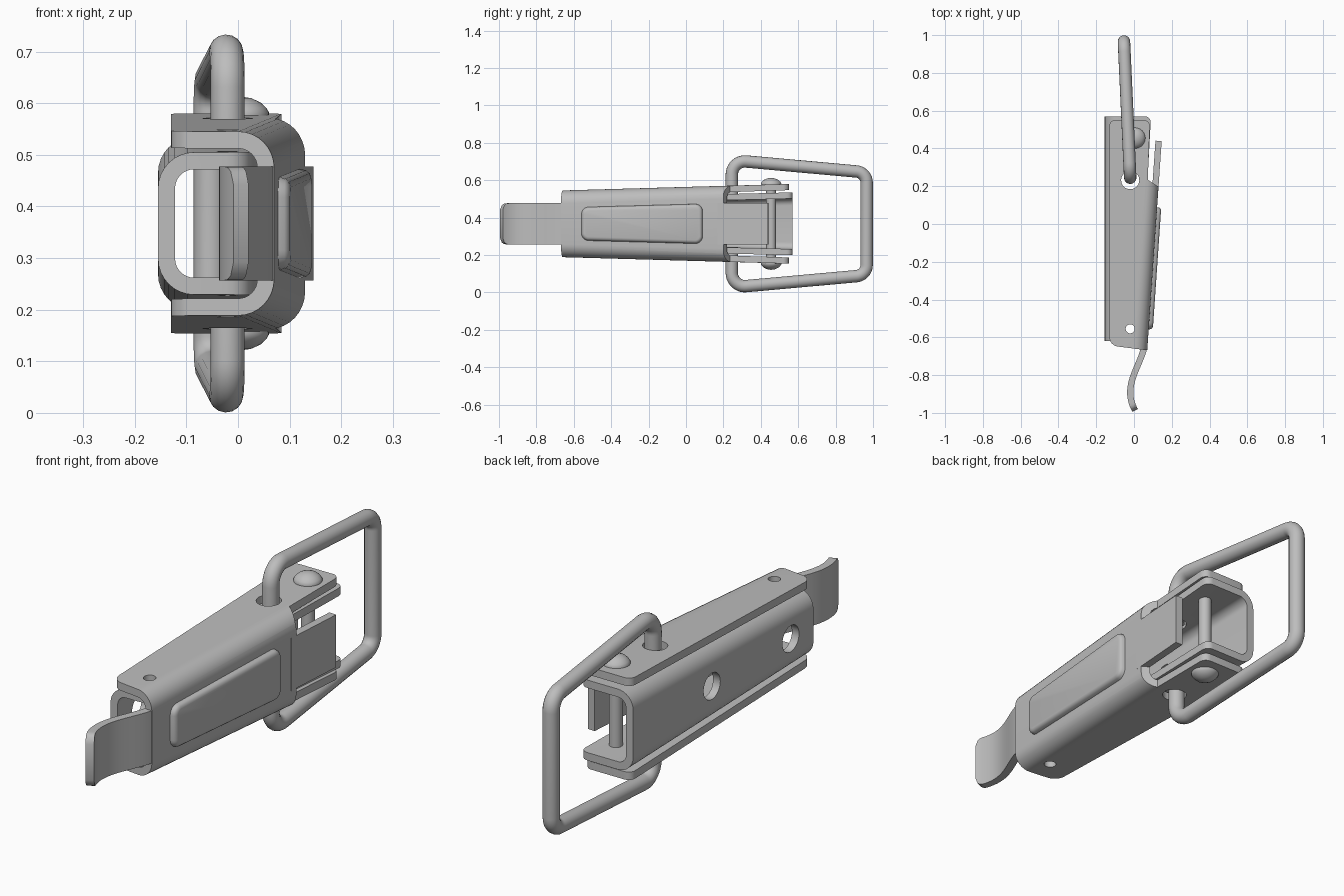
import bpy, bmesh, math
from mathutils import Vector
from mathutils.geometry import interpolate_bezier

cube = bpy.data.objects.get("Cube")
if cube:
    bpy.data.objects.remove(cube, do_unlink=True)

MID = 0.367      # height of the symmetry plane
T = 0.033        # sheet thickness

steel = bpy.data.materials.new("steel_grey")
steel.use_nodes = True
steel.diffuse_color = (0.51, 0.51, 0.51, 1)
steel.node_tree.nodes["Principled BSDF"].inputs["Base Color"].default_value = (0.51, 0.51, 0.51, 1)


def finish(name, bm):
    bmesh.ops.recalc_face_normals(bm, faces=bm.faces)
    me = bpy.data.meshes.new(name)
    bm.to_mesh(me)
    bm.free()
    me.materials.append(steel)
    ob = bpy.data.objects.new(name, me)
    bpy.context.collection.objects.link(ob)
    return ob


def activate(ob):
    bpy.ops.object.select_all(action='DESELECT')
    ob.select_set(True)
    bpy.context.view_layer.objects.active = ob


def smooth(ob):
    activate(ob)
    bpy.ops.object.shade_smooth_by_angle(angle=math.radians(35))


def rounded(points, closed=True, n=6):
    """Turn (a, b, radius) corners into a 2D outline with rounded corners."""
    out = []
    for i, (a, b, r) in enumerate(points):
        p = Vector((a, b))
        if r == 0 or (not closed and i in (0, len(points) - 1)):
            out.append(p)
            continue
        u = (Vector(points[i - 1][:2]) - p).normalized()
        v = (Vector(points[(i + 1) % len(points)][:2]) - p).normalized()
        half = u.angle(v) / 2
        centre = p + (u + v).normalized() * (r / math.sin(half))
        reach = r / math.tan(half)
        s, e = p + u * reach - centre, p + v * reach - centre
        sweep = math.pi - 2 * half
        for k in range(n + 1):
            f = k / n
            out.append(centre + (s * math.sin((1 - f) * sweep) + e * math.sin(f * sweep)) / math.sin(sweep))
    return out


def loft(name, rings):
    bm = bmesh.new()
    rows = [[bm.verts.new(p) for p in ring] for ring in rings]
    n = len(rows[0])
    for r0, r1 in zip(rows, rows[1:]):
        for i in range(n):
            j = (i + 1) % n
            bm.faces.new((r0[i], r0[j], r1[j], r1[i]))
    bm.faces.new(rows[0])
    bm.faces.new(rows[-1])
    return finish(name, bm)


def boolean(ob, cutter, operation):
    cutter.hide_render = True
    mod = ob.modifiers.new("cut", 'BOOLEAN')
    mod.object, mod.operation, mod.solver = cutter, operation, 'EXACT'
    activate(ob)
    bpy.ops.object.modifier_apply(modifier=mod.name)
    bpy.data.objects.remove(cutter, do_unlink=True)


def channel_ring(y, web, edge, half, s, radius=0.07):
    """U section: web at x=web, flanges reaching x=edge, open towards s."""
    def side(off):
        r, w, h = radius - off, web + s * off, half - off
        return rounded([(edge, MID + h, 0), (w, MID + h, r), (w, MID - h, r), (edge, MID - h, 0)],
                       closed=False, n=8)
    return [(p.x, y, p.y) for p in side(0) + side(T)[::-1]]


def trim(ob, outline):
    pts = rounded(outline)
    boolean(ob, loft("trim", [[(p.x, p.y, z) for p in pts] for z in (-0.5, 1.5)]), 'INTERSECT')


def drill(ob, radius, centre, axis):
    ring = []
    for k in range(32):
        a = k * math.tau / 32
        ring.append((radius * math.cos(a), radius * math.sin(a)))
    x, y = centre
    if axis == 'Z':
        rings = [[(x + a, y + b, z) for a, b in ring] for z in (-0.5, 1.5)]
    else:
        rings = [[(x + d, y + a, MID + b) for a, b in ring] for d in (-0.06, 0.06)]
    boolean(ob, loft("drill", rings), 'DIFFERENCE')


def lever_web(y):
    return 0.07 + 0.069 * (y + 0.67)


# Base channel, open towards the lever
base = loft("base_channel", [channel_ring(-0.7, -0.155, 0.2, 0.136, 1),
                             channel_ring(0.65, -0.155, 0.2, 0.17, 1)])
trim(base, [(-0.3, -0.62, 0), (0.025, -0.62, 0.05), (0.09, 0.57, 0.03), (-0.3, 0.57, 0)])
for y in (0.05, -0.47):
    drill(base, 0.055, (-0.14, y), 'X')

# Lever channel, folded over the base
lever = loft("lever_channel", [channel_ring(y, lever_web(y), -0.3, 0.178 + 0.0287 * (y + 0.67), -1)
                               for y in (-0.75, 0.65)])
trim(lever, [(-0.13, -0.643, 0.05), (0.12, -0.675, 0), (0.2, 0.2, 0), (0.125, 0.2, 0),
             (0.073, 0.235, 0), (0.085, 0.55, 0.03), (-0.13, 0.55, 0.03)])

# Wire holes and front lock holes run through both channels
for ob in (base, lever):
    drill(ob, 0.048, (-0.02, 0.232), 'Z')
    drill(ob, 0.024, (-0.02, -0.555), 'Z')
    smooth(ob)


# Sheet tongues: a strip with rounded end corners following a path in plan
def tongue(name, path, half, corner):
    bm = bmesh.new()
    end = path[-1]
    rows = []
    for p in path:
        d = max(0, corner - (end - p).length)
        w = half - corner + math.sqrt(max(0, corner ** 2 - d ** 2))
        rows.append([bm.verts.new((p.x, p.y, MID + s * w)) for s in (-1, 1)])
    for a, b in zip(rows, rows[1:]):
        bm.faces.new((a[0], a[1], b[1], b[0]))
    ob = finish(name, bm)
    mod = ob.modifiers.new("thickness", 'SOLIDIFY')
    mod.thickness, mod.offset = T, 0
    activate(ob)
    bpy.ops.object.modifier_apply(modifier=mod.name)
    smooth(ob)


curve = interpolate_bezier(Vector((0.055, -0.65)), Vector((0.03, -0.76)),
                           Vector((-0.065, -0.86)), Vector((0.006, -0.987)), 40)
tongue("finger_tab", [Vector(p[:2]) for p in curve], 0.11, 0.035)
tongue("rear_tab", [Vector((lever_web(y) - T / 2, y)) for y in (0.17, 0.44)], 0.11, 0)

# Raised pad pressed into the lever face
rings = []
for rise, inset in ((-0.005, 0), (0.012, 0.004), (0.019, 0.01), (0.022, 0.02)):
    y0, y1, h0, h1, r = -0.56 + inset, 0.09 - inset, 0.09 - inset, 0.108 - inset, 0.04 - inset
    pts = rounded([(y0, MID - h0, r), (y1, MID - h1, r), (y1, MID + h1, r), (y0, MID + h0, r)])
    rings.append([(lever_web(p.x) + rise, p.x, p.y) for p in pts])
smooth(loft("raised_pad", rings))

# Hinge rivet with domed heads
half_profile = [(0, 0.246), (0.02, 0.243), (0.038, 0.235), (0.05, 0.224), (0.055, 0.215),
                (0.055, 0.209), (0.026, 0.209)]
profile = half_profile + [(r, -z) for r, z in reversed(half_profile)]
bm = bmesh.new()
verts = [bm.verts.new((0.005 + r, 0.455, MID + z)) for r, z in profile]
edges = [bm.edges.new(pair) for pair in zip(verts, verts[1:])]
bmesh.ops.spin(bm, geom=verts + edges, cent=(0.005, 0.455, MID), axis=(0, 0, 1),
               angle=math.tau, steps=32)
bmesh.ops.remove_doubles(bm, verts=bm.verts, dist=0.0005)
smooth(finish("hinge_rivet", bm))

# Wire bail
path = rounded([(0.245, MID + 0.125, 0), (0.245, MID + 0.34, 0.07), (0.966, MID + 0.275, 0.06),
                (0.966, MID - 0.275, 0.06), (0.245, MID - 0.34, 0.07), (0.245, MID - 0.125, 0)],
               closed=False, n=10)
data = bpy.data.curves.new("wire_bail", 'CURVE')
data.dimensions = '3D'
data.bevel_depth, data.bevel_resolution, data.use_fill_caps = 0.033, 6, True
spline = data.splines.new('POLY')
spline.points.add(len(path) - 1)
for pt, p in zip(spline.points, path):
    pt.co = (-0.02 - 0.046 * (p.x - 0.245), p.x, p.y, 1)
bail = bpy.data.objects.new("wire_bail", data)
bpy.context.collection.objects.link(bail)
data.materials.append(steel)
activate(bail)
bpy.ops.object.convert(target='MESH')
smooth(bpy.context.view_layer.objects.active)
